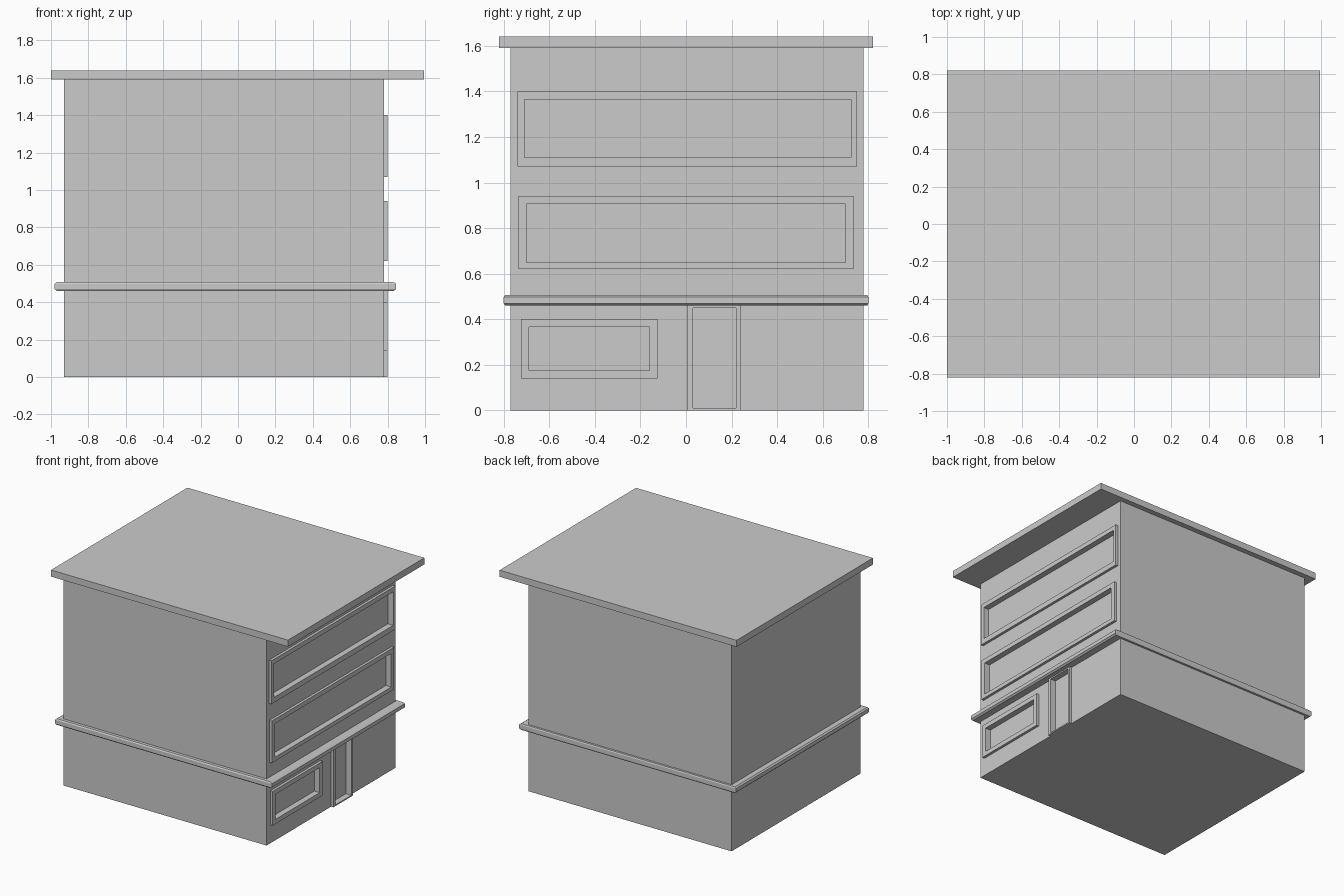
import bpy, bmesh

if "Cube" in bpy.data.objects:
    bpy.data.objects.remove(bpy.data.objects["Cube"])

WALL, FACE, PANE = 0.78, 0.80, 0.755


def loft(name, loops, cap=False, closed=False):
    """Bridge successive four-cornered loops into one mesh object."""
    bm = bmesh.new()
    rings = [[bm.verts.new(p) for p in loop] for loop in loops]
    pairs = list(zip(rings, rings[1:]))
    if closed:
        pairs.append((rings[-1], rings[0]))
    for a, b in pairs:
        for i in range(4):
            j = (i + 1) % 4
            bm.faces.new((a[i], a[j], b[j], b[i]))
    if cap:
        bm.faces.new(rings[0][::-1])
        bm.faces.new(rings[-1])
    bmesh.ops.recalc_face_normals(bm, faces=bm.faces)
    mesh = bpy.data.meshes.new(name)
    bm.to_mesh(mesh)
    bm.free()
    obj = bpy.data.objects.new(name, mesh)
    bpy.context.collection.objects.link(obj)
    return obj


def flat(x0, x1, y0, y1, z):
    return [(x0, y0, z), (x1, y0, z), (x1, y1, z), (x0, y1, z)]


def upright(x, y0, y1, z0, z1):
    return [(x, y0, z0), (x, y1, z0), (x, y1, z1), (x, y0, z1)]


# Main block and flat overhanging roof
bx = (-0.93, WALL, -0.77, 0.78)
body = loft("building_body", [flat(*bx, 0), flat(*bx, 1.59)], cap=True)
rx = (-1.0, 0.995, -0.82, 0.82)
loft("roof_slab", [flat(*rx, 1.59), flat(*rx, 1.64)], cap=True)

# Chamfered belt course wrapped around the walls
ox = (-0.98, 0.845, -0.80, 0.80)
profile = [(0, 0.46), (0.8, 0.46), (1, 0.47), (1, 0.498), (0.8, 0.507), (0, 0.507)]
loft("belt_course", [flat(*[b + (o - b) * t for b, o in zip(bx, ox)], z)
                     for t, z in profile], closed=True)

# Framed openings: outer and inner rectangles as y0, y1, z0, z1
openings = {
    "upper_window": ((-0.74, 0.75, 1.07, 1.40), (-0.71, 0.725, 1.11, 1.365)),
    "middle_window": ((-0.735, 0.735, 0.62, 0.94), (-0.70, 0.70, 0.65, 0.905)),
    "shop_window": ((-0.725, -0.125, 0.14, 0.40), (-0.69, -0.16, 0.175, 0.365)),
    "door": ((0.005, 0.24, 0.0, 0.46), (0.03, 0.22, 0.01, 0.45)),
}
for name, (outer, inner) in openings.items():
    loft(name + "_frame", [upright(WALL, *outer), upright(FACE, *outer),
                           upright(FACE, *inner), upright(WALL, *inner)])
    # Recess cut into the wall behind the frame
    cutter = loft(name + "_cutter", [upright(PANE, *inner), upright(0.9, *inner)], cap=True)
    mod = body.modifiers.new(name, 'BOOLEAN')
    mod.operation = 'DIFFERENCE'
    mod.object = cutter
    mod.solver = 'EXACT'
    bpy.context.view_layer.objects.active = body
    bpy.ops.object.modifier_apply(modifier=mod.name)
    bpy.data.objects.remove(cutter)
